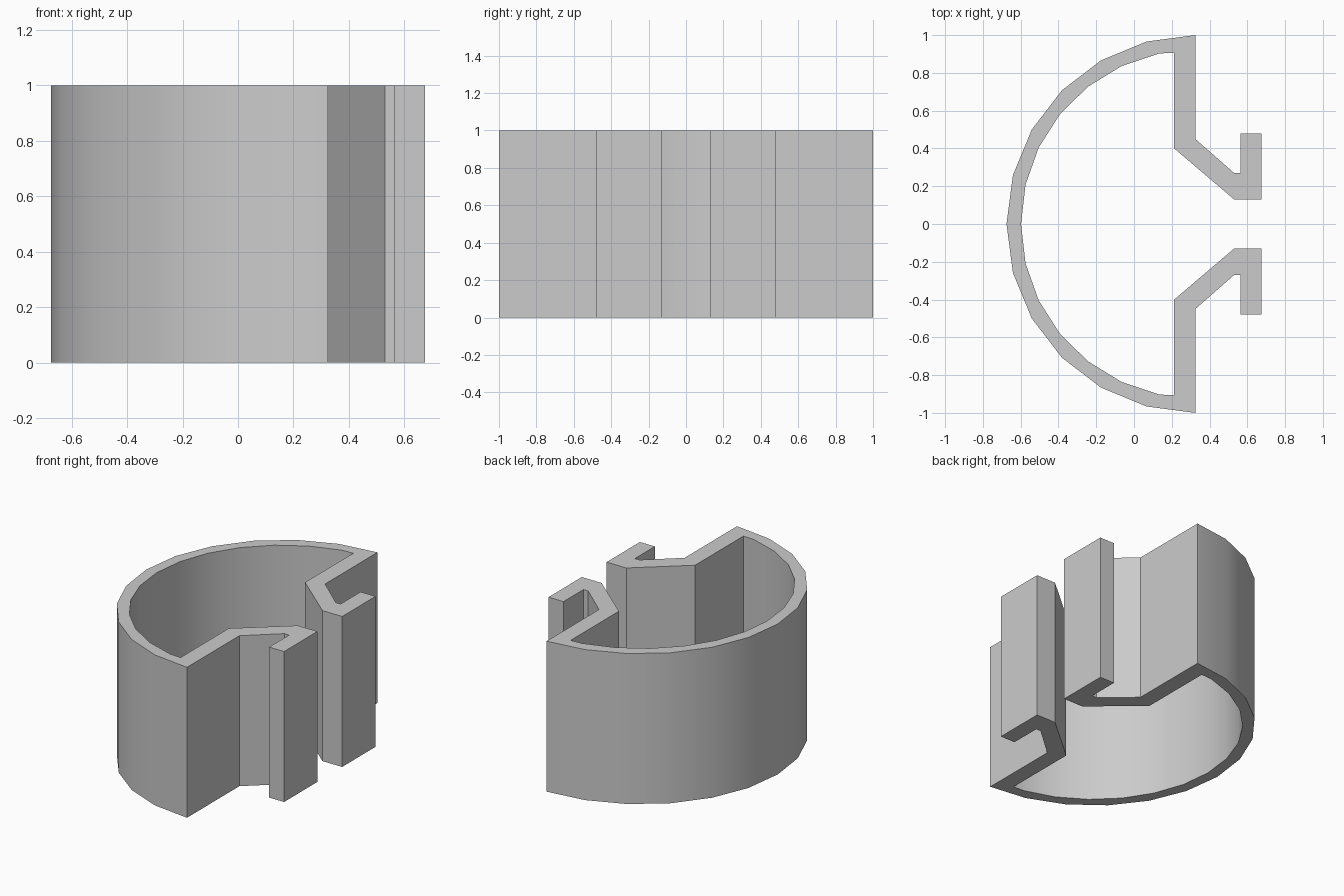
import bpy
import bmesh
from math import radians, sin, cos

cube = bpy.data.objects.get("Cube")
if cube:
    bpy.data.objects.remove(cube, do_unlink=True)

HEIGHT = 1.0
CENTRE_X = 0.325


def arc(radius, angles):
    """Points on the curved wall, angles measured from -x towards +y."""
    return [(CENTRE_X - radius * cos(radians(a)), radius * sin(radians(a))) for a in angles]


def mirrored(points):
    return [(x, -y) for x, y in reversed(points)]


# Plain grey material
grey = bpy.data.materials.new("plain grey")
grey.use_nodes = True
colour = (0.6, 0.6, 0.6, 1.0)
grey.diffuse_color = colour
grey.node_tree.nodes["Principled BSDF"].inputs["Base Color"].default_value = colour

# Cross-section of the back half: outer arc, straight wall, hooked lip, inner arc
outer = arc(1.0, range(15, 91, 15))
hook = [(0.325, 0.45), (0.53, 0.27), (0.565, 0.27), (0.565, 0.48),
        (0.675, 0.48), (0.675, 0.13), (0.53, 0.13), (0.213, 0.40), (0.213, 0.907)]
inner = arc(0.923, range(78, 12, -13))
half = outer + hook + inner
profile = arc(1.0, [0]) + half + arc(0.923, [0]) + mirrored(half)

# Extrude the section into the clip channel
bm = bmesh.new()
base = bm.faces.new([bm.verts.new((x, y, 0)) for x, y in profile])
result = bmesh.ops.extrude_face_region(bm, geom=[base], use_keep_orig=True)
top = [v for v in result["geom"] if isinstance(v, bmesh.types.BMVert)]
bmesh.ops.translate(bm, verts=top, vec=(0, 0, HEIGHT))
bmesh.ops.recalc_face_normals(bm, faces=bm.faces[:])
mesh = bpy.data.meshes.new("clip_channel")
bm.to_mesh(mesh)
bm.free()
mesh.materials.append(grey)

channel = bpy.data.objects.new("clip_channel", mesh)
bpy.context.collection.objects.link(channel)
bpy.context.view_layer.objects.active = channel
channel.select_set(True)
bpy.ops.object.shade_smooth_by_angle(angle=radians(30))
